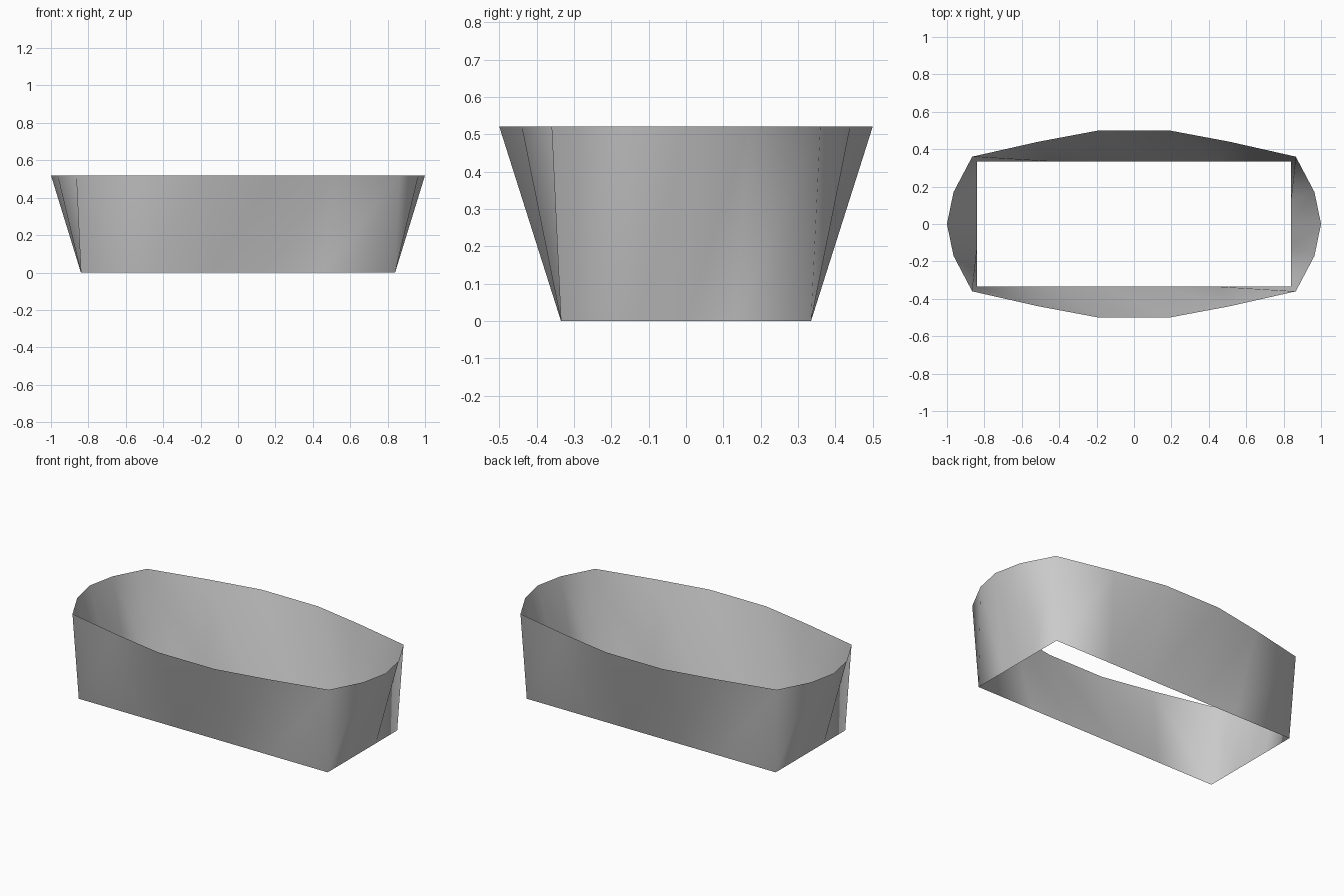
import bpy
import bmesh

if "Cube" in bpy.data.objects:
    bpy.data.objects.remove(bpy.data.objects["Cube"], do_unlink=True)

HEIGHT = 0.52

# One quarter of the wall: rim point (x, y) and base point (x, y)
quarter = [
    ((1.0, 0.0), (0.84, 0.0)),
    ((0.965, 0.17), (0.84, 0.13)),
    ((0.865, 0.36), (0.84, 0.335)),
    ((0.51, 0.44), (0.45, 0.335)),
    ((0.19, 0.50), (0.15, 0.335)),
]


def flip(pairs, sx, sy):
    """Mirror rim and base points about the axes."""
    return [tuple((x * sx, y * sy) for x, y in pair) for pair in pairs]


# Mirror the quarter into a half, then turn the half into the full loop
half = quarter + flip(quarter[:0:-1], -1, 1)
loop = half + flip(half, -1, -1)

# Open, single-skinned flared wall
bm = bmesh.new()
rim = [bm.verts.new((*top, HEIGHT)) for top, base in loop]
foot = [bm.verts.new((*base, 0)) for top, base in loop]
count = len(loop)
for i in range(count):
    j = (i + 1) % count
    bm.faces.new((foot[i], foot[j], rim[j]))
    bm.faces.new((foot[i], rim[j], rim[i]))
for face in bm.faces:
    face.smooth = True

mesh = bpy.data.meshes.new("flared_wall")
bm.to_mesh(mesh)
bm.free()
wall = bpy.data.objects.new("flared_wall", mesh)
bpy.context.collection.objects.link(wall)

# Plain grey finish
grey = bpy.data.materials.new("plain_grey")
grey.use_nodes = True
color = (0.6, 0.6, 0.6, 1)
grey.diffuse_color = color
grey.node_tree.nodes["Principled BSDF"].inputs["Base Color"].default_value = color
mesh.materials.append(grey)
